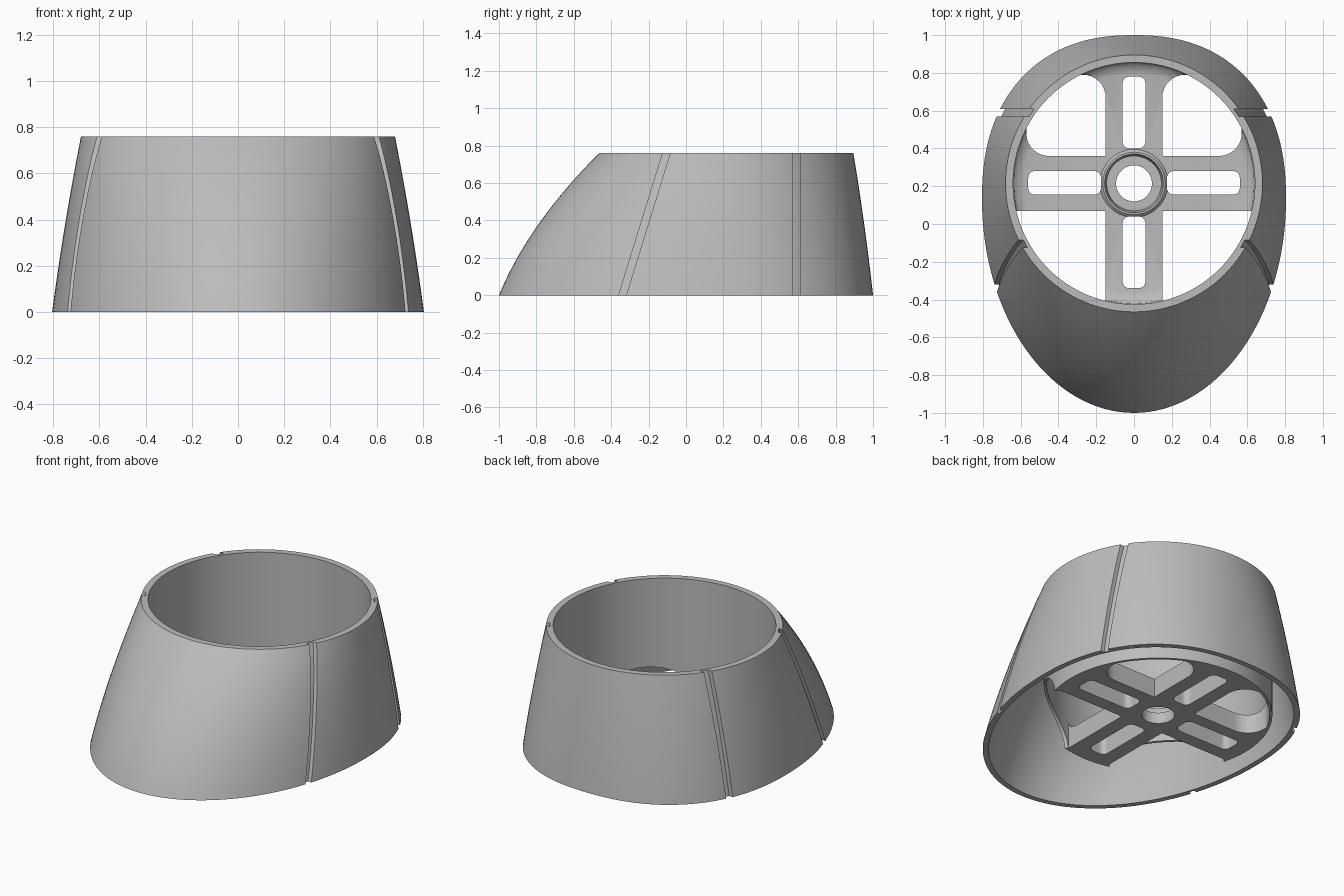
import bpy, bmesh
from math import sin, cos, pi, radians
from mathutils import Matrix

if "Cube" in bpy.data.objects:
    bpy.data.objects.remove(bpy.data.objects["Cube"])

HEIGHT = 0.76
CY = 0.215          # y of the round opening's axis
SEG = 128

grey = bpy.data.materials.new("plain_grey")
grey.use_nodes = True
grey.diffuse_color = (0.5, 0.5, 0.5, 1)
grey.node_tree.nodes["Principled BSDF"].inputs["Base Color"].default_value = (0.5, 0.5, 0.5, 1)


def finish(name, bm):
    bmesh.ops.recalc_face_normals(bm, faces=bm.faces)
    mesh = bpy.data.meshes.new(name)
    bm.to_mesh(mesh)
    bm.free()
    mesh.materials.append(grey)
    obj = bpy.data.objects.new(name, mesh)
    bpy.context.collection.objects.link(obj)
    return obj


def loft(name, rings):
    """Skin a closed loop of rings into a hollow solid."""
    bm = bmesh.new()
    loops = [[bm.verts.new(p) for p in ring] for ring in rings]
    for a, b in zip(loops, loops[1:] + loops[:1]):
        for i in range(SEG):
            j = (i + 1) % SEG
            bm.faces.new((a[i], a[j], b[j], b[i]))
    return finish(name, bm)


def lathe(name, profile):
    angles = [2 * pi * i / SEG for i in range(SEG)]
    return loft(name, [[(r * cos(a), CY + r * sin(a), z) for a in angles] for r, z in profile])


def prism(name, outline, z0=-0.2, z1=0.5):
    """Vertical prism over a flat outline."""
    bm = bmesh.new()
    face = bm.faces.new([bm.verts.new((x, y, z0)) for x, y in outline])
    top = bmesh.ops.extrude_face_region(bm, geom=[face])["geom"]
    verts = [v for v in top if isinstance(v, bmesh.types.BMVert)]
    bmesh.ops.translate(bm, verts=verts, vec=(0, 0, z1 - z0))
    return finish(name, bm)


def rounded(x0, y0, x1, y1, radii):
    """Rectangle outline; radii run counter-clockwise from the x1, y1 corner."""
    pts = []
    corners = ((x1, y1, -1, -1), (x0, y1, 1, -1), (x0, y0, 1, 1), (x1, y0, -1, 1))
    for k, ((x, y, sx, sy), r) in enumerate(zip(corners, radii)):
        steps = 8 if r else 0
        for i in range(steps + 1):
            a = (k + i / max(steps, 1)) * pi / 2
            pts.append((x + r * (sx + cos(a)), y + r * (sy + sin(a))) if r else (x, y))
    return pts


def cut(target, cutters):
    for c in cutters:
        c.hide_render = True
        mod = target.modifiers.new("cut", "BOOLEAN")
        mod.operation = "DIFFERENCE"
        mod.solver = "EXACT"
        mod.object = c
    bpy.context.view_layer.update()
    graph = bpy.context.evaluated_depsgraph_get()
    mesh = bpy.data.meshes.new_from_object(target.evaluated_get(graph))
    target.modifiers.clear()
    target.data = mesh
    for c in cutters:
        bpy.data.objects.remove(c)


def shell_ring(s, inset):
    """Blend from the egg-shaped foot (s=0) to the round top (s=1)."""
    ring = []
    for i in range(SEG):
        a = 2 * pi * i / SEG
        c, sn = cos(a), sin(a)
        power = 2 / 2.3 if sn > 0 else 1
        length = (0.87 if sn > 0 else 1.13) - inset
        ex = (0.805 - inset) * abs(c) ** power * (1 if c > 0 else -1)
        ey = 0.13 + length * abs(sn) ** power * (1 if sn > 0 else -1)
        r = 0.68 - inset
        bow = 0.8 - 0.22 * max(0, -sn)
        t = bow * s + (1 - bow) * s * s
        ring.append((ex + (r * c - ex) * t, ey + (CY + r * sn - ey) * t, HEIGHT * s))
    return ring


def shell(name, outer, inner):
    steps = [i / 16 for i in range(17)]
    return loft(name, [shell_ring(s, outer) for s in steps] +
                [shell_ring(s, inner) for s in reversed(steps)])


def groove_slab(side, y_low, slope):
    """Leaning slab that opens one groove on one side."""
    bm = bmesh.new()
    bmesh.ops.create_cube(bm, size=1)
    for v in bm.verts:
        z = HEIGHT / 2 + v.co.z * 1.2
        v.co = (side * (0.7 + v.co.x), y_low + 0.02 + v.co.y * 0.04 + slope * z, z)
    return finish("groove_cutter", bm)


# Shell: a grooved skin over a thin backing skin
outer_shell = shell("outer_shell", 0, 0.022)
cut(outer_shell, [groove_slab(s, y, k) for s in (-1, 1) for y, k in ((-0.36, 0.31), (0.57, 0))])
backing_shell = shell("backing_shell", 0.022, 0.034)

# Inner tube with an arched opening at each front diagonal
inner_tube = lathe("inner_tube", [(0.657, 0), (0.657, HEIGHT), (0.64, HEIGHT), (0.64, 0)])
arches = []
for angle in (-45, -135):
    bm = bmesh.new()
    bmesh.ops.create_cone(bm, cap_ends=True, segments=48, radius1=1, radius2=1, depth=0.5)
    a = radians(angle)
    place = (Matrix.Translation((0.62 * cos(a), CY + 0.62 * sin(a), 0)) @ Matrix.Rotation(a, 4, "Z")
             @ Matrix.Rotation(pi / 2, 4, "Y") @ Matrix.Diagonal((0.2, 0.33, 1, 1)))
    bmesh.ops.transform(bm, matrix=place, verts=bm.verts)
    arches.append(finish("arch_cutter", bm))
cut(inner_tube, arches)

# Cross-shaped floor with a recessed hub
floor_cross = lathe("floor_cross", [
    (0.095, 0), (0.095, 0.07), (0.145, 0.07), (0.155, 0.135), (0.165, 0.135), (0.18, 0.12),
    (0.58, 0.12), (0.615, 0.13), (0.635, 0.15), (0.641, 0.18), (0.641, 0)])
holes = []
slot_r = (0.035,) * 4
for y0, y1 in ((0.4, 0.78), (-0.34, 0.04)):
    holes.append(prism("slot_cutter", rounded(-0.06, y0, 0.06, y1, slot_r)))
for s in (-1, 1):
    x0, x1 = sorted((s * 0.175, s * 0.56))
    holes.append(prism("slot_cutter", rounded(x0, 0.155, x1, 0.28, slot_r)))
    # rear pockets, rounded where the arms meet the tube
    x0, x1 = sorted((s * 0.15, s * 0.57))
    radii = (0, 0.12, 0, 0.12) if s > 0 else (0.12, 0, 0.12, 0)
    holes.append(prism("pocket_cutter", rounded(x0, 0.36, x1, 0.79, radii)))
    # front quarters, open to the tube
    x0, x1 = sorted((s * 0.15, s * 0.9))
    holes.append(prism("quarter_cutter", rounded(x0, -0.7, x1, 0.07, (0,) * 4)))
cut(floor_cross, holes)

# Smooth curved walls, crisp edges
for obj in (outer_shell, backing_shell, inner_tube, floor_cross):
    bpy.ops.object.select_all(action="DESELECT")
    obj.select_set(True)
    bpy.context.view_layer.objects.active = obj
    bpy.ops.object.shade_smooth_by_angle(angle=radians(30))
